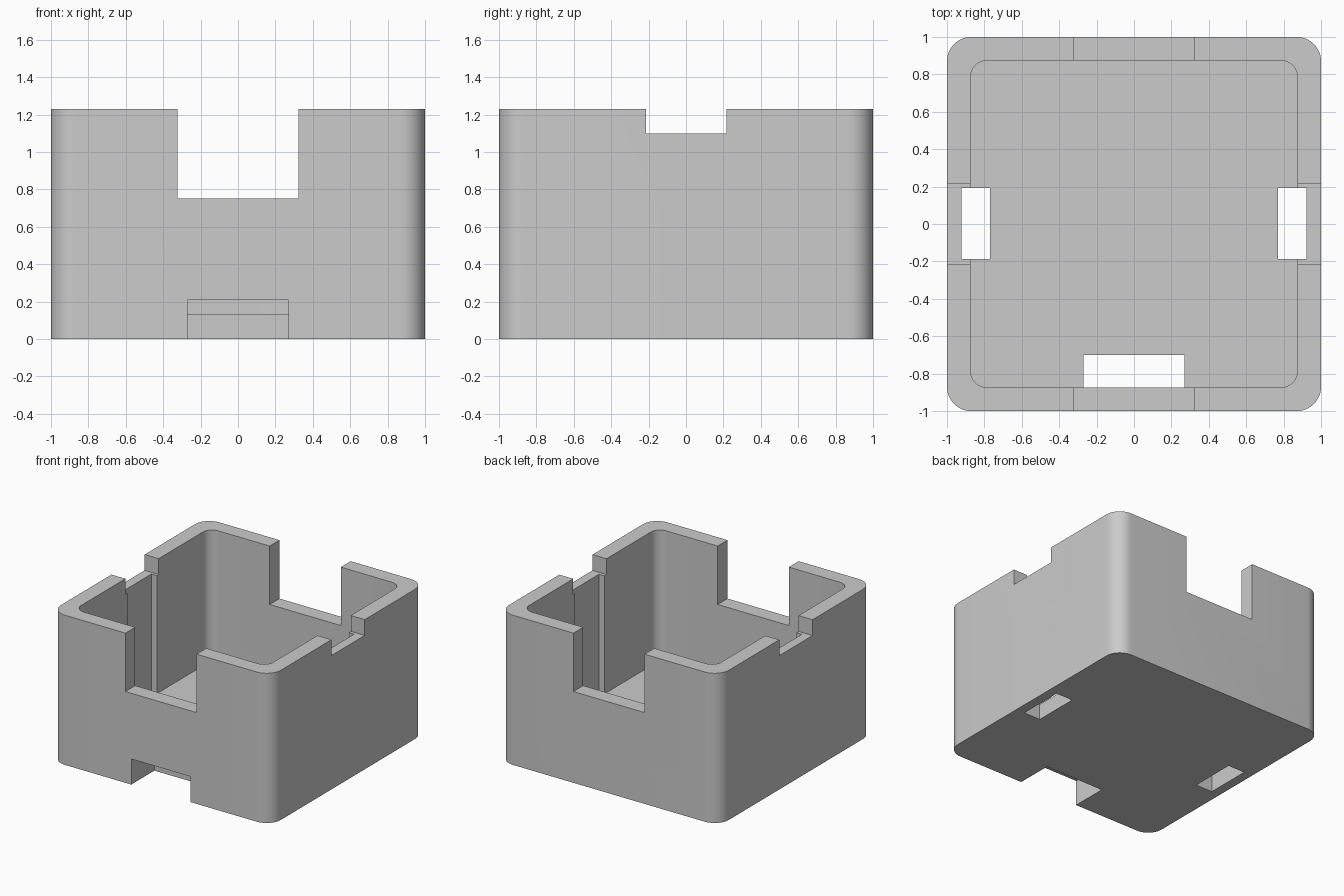
import bpy, bmesh, math

cube = bpy.data.objects.get("Cube")
if cube:
    bpy.data.objects.remove(cube, do_unlink=True)

HEIGHT = 1.23
FLOOR = 0.13

grey = bpy.data.materials.new("light grey plastic")
grey.use_nodes = True
colour = (0.6, 0.6, 0.6, 1)
grey.diffuse_color = colour
grey.node_tree.nodes["Principled BSDF"].inputs["Base Color"].default_value = colour


def make_object(name, bm):
    mesh = bpy.data.meshes.new(name)
    bmesh.ops.recalc_face_normals(bm, faces=bm.faces[:])
    bm.to_mesh(mesh)
    bm.free()
    mesh.materials.append(grey)
    obj = bpy.data.objects.new(name, mesh)
    bpy.context.collection.objects.link(obj)
    return obj


def rounded_block(name, half, radius, z0, z1, steps=12):
    """Square prism with rounded vertical corners."""
    bm = bmesh.new()
    verts = []
    for corner, (sx, sy) in enumerate([(1, 1), (-1, 1), (-1, -1), (1, -1)]):
        for i in range(steps + 1):
            a = math.pi / 2 * (corner + i / steps)
            verts.append(bm.verts.new((sx * (half - radius) + radius * math.cos(a),
                                       sy * (half - radius) + radius * math.sin(a), z0)))
    base = bm.faces.new(verts)
    top = bmesh.ops.extrude_face_region(bm, geom=[base])["geom"]
    moved = [v for v in top if isinstance(v, bmesh.types.BMVert)]
    bmesh.ops.translate(bm, verts=moved, vec=(0, 0, z1 - z0))
    return make_object(name, bm)


def box(name, x, y, z):
    """Box from (low, high) ranges."""
    bm = bmesh.new()
    bmesh.ops.create_cube(bm, size=1)
    for v in bm.verts:
        v.co = [r[0] if c < 0 else r[1] for c, r in zip(v.co, (x, y, z))]
    return make_object(name, bm)


# Outer shell
tray = rounded_block("open_box", 1, 0.13, 0, HEIGHT)

# Cavity, rim notches, front floor slot and side wall channels
cutters = [
    rounded_block("cavity_cutter", 0.873, 0.085, FLOOR, 2),
    box("front_back_notch_cutter", (-0.323, 0.323), (-2, 2), (0.75, 2)),
    box("side_notch_cutter", (-2, 2), (-0.215, 0.217), (1.1, 2)),
    box("front_slot_cutter", (-0.27, 0.27), (-2, -0.70), (-1, 0.21)),
]
for side in (-1, 1):
    x = sorted((side * 0.77, side * 0.922))
    cutters.append(box("side_channel_cutter", x, (-0.187, 0.192), (-1, 2)))

for cutter in cutters:
    cutter.hide_render = True
    mod = tray.modifiers.new(cutter.name, "BOOLEAN")
    mod.operation = "DIFFERENCE"
    mod.solver = "EXACT"
    mod.object = cutter

# Bake the cuts and discard the helpers
bpy.context.view_layer.update()
evaluated = tray.evaluated_get(bpy.context.evaluated_depsgraph_get())
result = bpy.data.meshes.new_from_object(evaluated)
tray.modifiers.clear()
tray.data = result
for cutter in cutters:
    bpy.data.objects.remove(cutter, do_unlink=True)

# Smooth corners, crisp edges
bpy.ops.object.select_all(action="DESELECT")
tray.select_set(True)
bpy.context.view_layer.objects.active = tray
bpy.ops.object.shade_smooth_by_angle(angle=math.radians(30))
